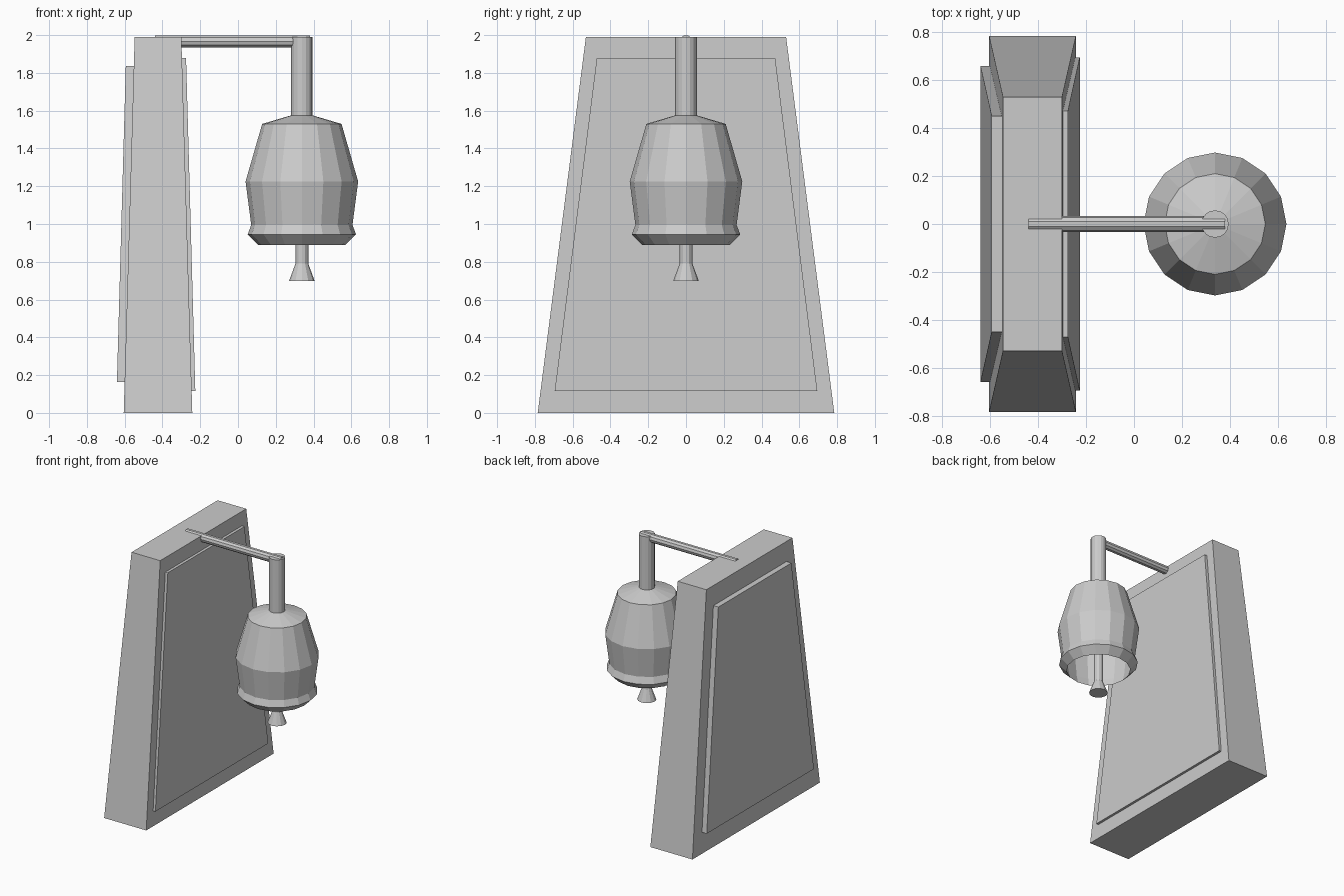
import bpy, math

if "Cube" in bpy.data.objects:
    bpy.data.objects.remove(bpy.data.objects["Cube"])


def make(name, verts, faces):
    me = bpy.data.meshes.new(name)
    me.from_pydata(verts, [], faces)
    ob = bpy.data.objects.new(name, me)
    bpy.context.collection.objects.link(ob)
    return ob


def tapered_slab(name, lower, upper):
    # each level is (z, x_min, x_max, half_width_y)
    verts = []
    for z, x0, x1, w in (lower, upper):
        verts += [(x0, -w, z), (x1, -w, z), (x1, w, z), (x0, w, z)]
    faces = [(3, 2, 1, 0), (4, 5, 6, 7)]
    faces += [(i, (i + 1) % 4, (i + 1) % 4 + 4, i + 4) for i in range(4)]
    return make(name, verts, faces)


def lathe(name, profile, sides, x):
    # profile of (radius, z), listed from the bottom up on the outside
    verts = [(x + r * math.cos(2 * math.pi * k / sides),
              r * math.sin(2 * math.pi * k / sides), z)
             for r, z in profile for k in range(sides)]
    n = len(profile)
    faces = [(i * sides + k, i * sides + (k + 1) % sides,
              (i + 1) * sides + (k + 1) % sides, (i + 1) * sides + k)
             for i in range(n - 1) for k in range(sides)]
    faces += [tuple(reversed(range(sides))),
              tuple(range((n - 1) * sides, n * sides))]
    return make(name, verts, faces)


# Tapered support block with a raised panel on each broad face
tapered_slab("support_block", (0, -0.605, -0.242, 0.785), (1.99, -0.547, -0.30, 0.53))
tapered_slab("bell_side_panel", (0.117, -0.30, -0.226, 0.695), (1.88, -0.32, -0.275, 0.472))
tapered_slab("back_panel", (0.163, -0.56, -0.641, 0.66), (1.837, -0.53, -0.594, 0.45)).data.flip_normals()

# Horizontal arm, sunk in the top of the block
bpy.ops.mesh.primitive_cylinder_add(vertices=10, radius=0.033, depth=0.82,
                                    location=(-0.03, 0, 1.967),
                                    rotation=(0, math.pi / 2, 0))
bpy.context.object.name = "arm"

# Hanging post
CX = 0.338
lathe("post", [(0.057, 1.56), (0.057, 1.99)], 16, CX)

# Hollow bell: inner wall down to the rim, then up the outside
lathe("bell", [(0.05, 1.55), (0.19, 1.505), (0.275, 1.22), (0.245, 0.95), (0.232, 0.89),
               (0.287, 0.945), (0.268, 0.995), (0.298, 1.225),
               (0.21, 1.53), (0.057, 1.575)], 16, CX)

# Clapper with a flared end
lathe("clapper", [(0.068, 0.698), (0.034, 0.79), (0.034, 1.56)], 12, CX)
